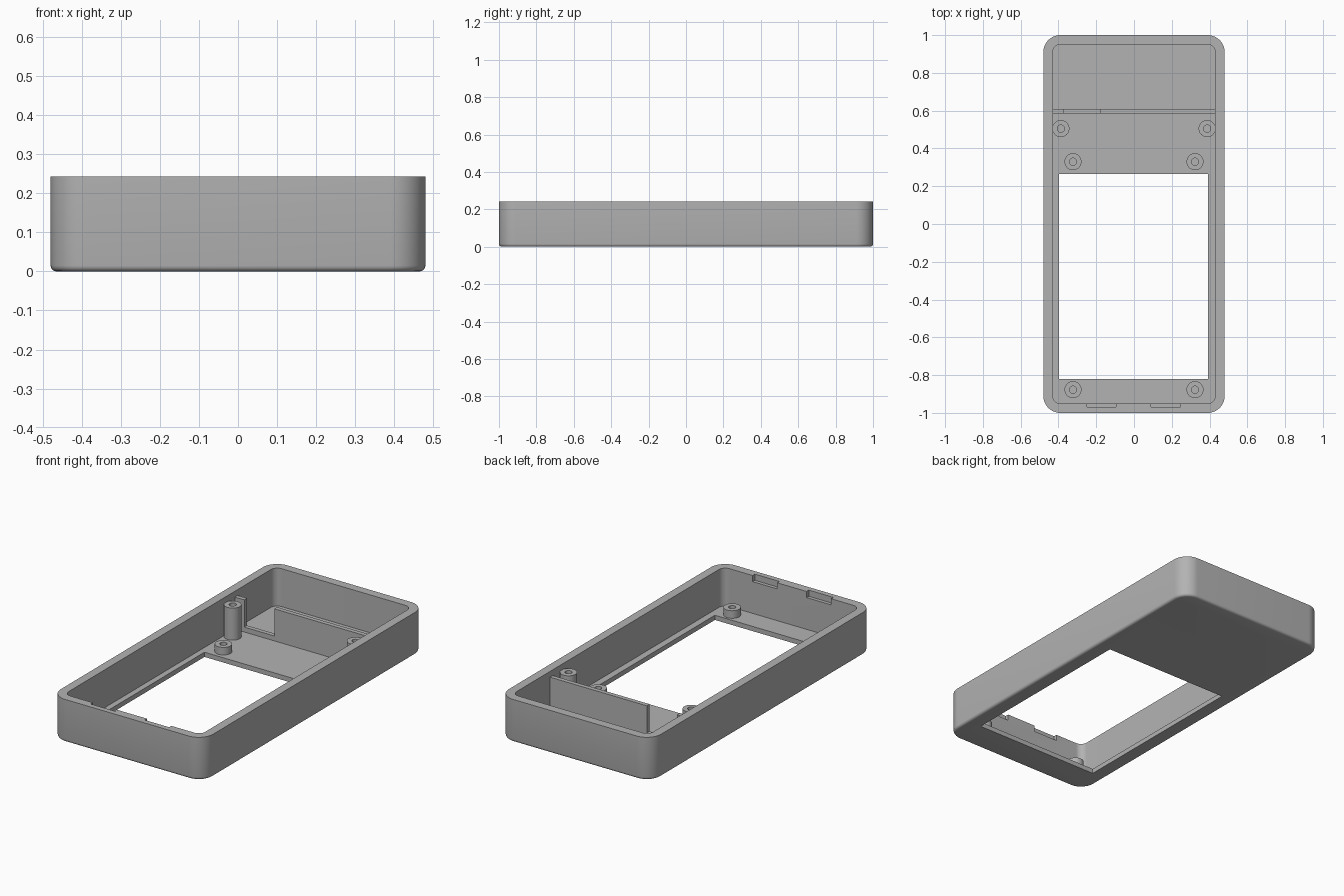
import bpy, bmesh, math
from mathutils import Vector

cube = bpy.data.objects.get("Cube")
if cube:
    bpy.data.objects.remove(cube, do_unlink=True)

HX, HY, H = 0.48, 1.0, 0.243     # half width, half length, height
WALL, FLOOR, R = 0.05, 0.027, 0.09
FILLET = 0.015

grey = bpy.data.materials.new("light grey plastic")
grey.use_nodes = True
COLOR = (0.45, 0.45, 0.45, 1)
grey.diffuse_color = COLOR
grey.node_tree.nodes["Principled BSDF"].inputs["Base Color"].default_value = COLOR


def finish(name, bm):
    bmesh.ops.recalc_face_normals(bm, faces=bm.faces)
    mesh = bpy.data.meshes.new(name)
    bm.to_mesh(mesh)
    bm.free()
    mesh.materials.append(grey)
    obj = bpy.data.objects.new(name, mesh)
    bpy.context.collection.objects.link(obj)
    return obj


def smooth(obj):
    bpy.ops.object.select_all(action="DESELECT")
    obj.select_set(True)
    bpy.context.view_layer.objects.active = obj
    bpy.ops.object.shade_smooth_by_angle(angle=math.radians(30))


def prism(name, points, offset):
    """Extrude a flat polygon along an offset vector."""
    bm = bmesh.new()
    face = bm.faces.new([bm.verts.new(p) for p in points])
    new = bmesh.ops.extrude_face_region(bm, geom=[face])["geom"]
    verts = [v for v in new if isinstance(v, bmesh.types.BMVert)]
    bmesh.ops.translate(bm, verts=verts, vec=Vector(offset))
    return finish(name, bm)


def box(name, x0, x1, y0, y1, z0, z1):
    corners = [(x0, y0, z0), (x1, y0, z0), (x1, y1, z0), (x0, y1, z0)]
    return prism(name, corners, (0, 0, z1 - z0))


def rounded_loop(bm, inset, z, steps=12):
    """Ring of vertices around a rounded rectangle."""
    r = R - inset
    verts = []
    for q, (sx, sy) in enumerate([(1, 1), (-1, 1), (-1, -1), (1, -1)]):
        for i in range(steps + 1):
            a = math.pi / 2 * (q + i / steps)
            verts.append(bm.verts.new((sx * (HX - R) + r * math.cos(a),
                                       sy * (HY - R) + r * math.sin(a), z)))
    return verts


def cut(obj, cutter):
    mod = obj.modifiers.new("cut", "BOOLEAN")
    mod.operation = "DIFFERENCE"
    mod.object = cutter
    bpy.context.view_layer.objects.active = obj
    bpy.ops.object.modifier_apply(modifier=mod.name)
    bpy.data.objects.remove(cutter, do_unlink=True)


# Open tray: filleted bottom, straight wall, rim, inner wall and floor
bm = bmesh.new()
section = []
for i in range(5):
    a = math.pi / 2 * i / 4
    section.append((FILLET * (1 - math.sin(a)), FILLET * (1 - math.cos(a))))
section += [(0, H), (WALL, H), (WALL, FLOOR)]
loops = [rounded_loop(bm, inset, z) for inset, z in section]
for a, b in zip(loops, loops[1:]):
    n = len(a)
    for i in range(n):
        j = (i + 1) % n
        bm.faces.new((a[i], a[j], b[j], b[i]))
bm.faces.new(loops[0])
bm.faces.new(loops[-1])
case = finish("case_shell", bm)

# Display window and the two latch notches in the front rim
cut(case, box("window_cutter", -0.397, 0.392, -0.82, 0.265, -0.1, 0.1))
for x in (-0.25, 0.09):
    cut(case, box("notch_cutter", x, x + 0.155, -0.97, -0.9, H - 0.035, H + 0.1))
smooth(case)

# Partition wall with a low sill in its cable gap
TOP, SILL, EDGE = 0.21, 0.055, HX - WALL + 0.005
outline = [(-EDGE, 0.02), (EDGE, 0.02), (EDGE, TOP), (-0.18, TOP),
           (-0.18, SILL), (-0.37, SILL), (-0.37, TOP), (-EDGE, TOP)]
prism("partition_wall", [(x, 0.585, z) for x, z in outline], (0, 0.025, 0))


def standoff(name, x, y, top, outer=0.045, hole=0.019, sides=32):
    """Screw post with a blind hole."""
    bm = bmesh.new()
    rings = []
    for r, z in [(outer, FLOOR - 0.005), (outer, top), (hole, top), (hole, FLOOR + 0.003)]:
        rings.append([bm.verts.new((x + r * math.cos(math.tau * i / sides),
                                    y + r * math.sin(math.tau * i / sides), z))
                      for i in range(sides)])
    for a, b in zip(rings, rings[1:]):
        for i in range(sides):
            j = (i + 1) % sides
            bm.faces.new((a[i], a[j], b[j], b[i]))
    bm.faces.new(rings[0])
    bm.faces.new(rings[-1])
    smooth(finish(name, bm))


# Screw posts, mirrored left and right
for side, s in (("left", 1), ("right", -1)):
    standoff("tall_post_" + side, s * 0.387, 0.505, TOP)
    standoff("rear_standoff_" + side, s * 0.323, 0.33, 0.07)
    standoff("front_standoff_" + side, s * 0.323, -0.877, 0.07)
